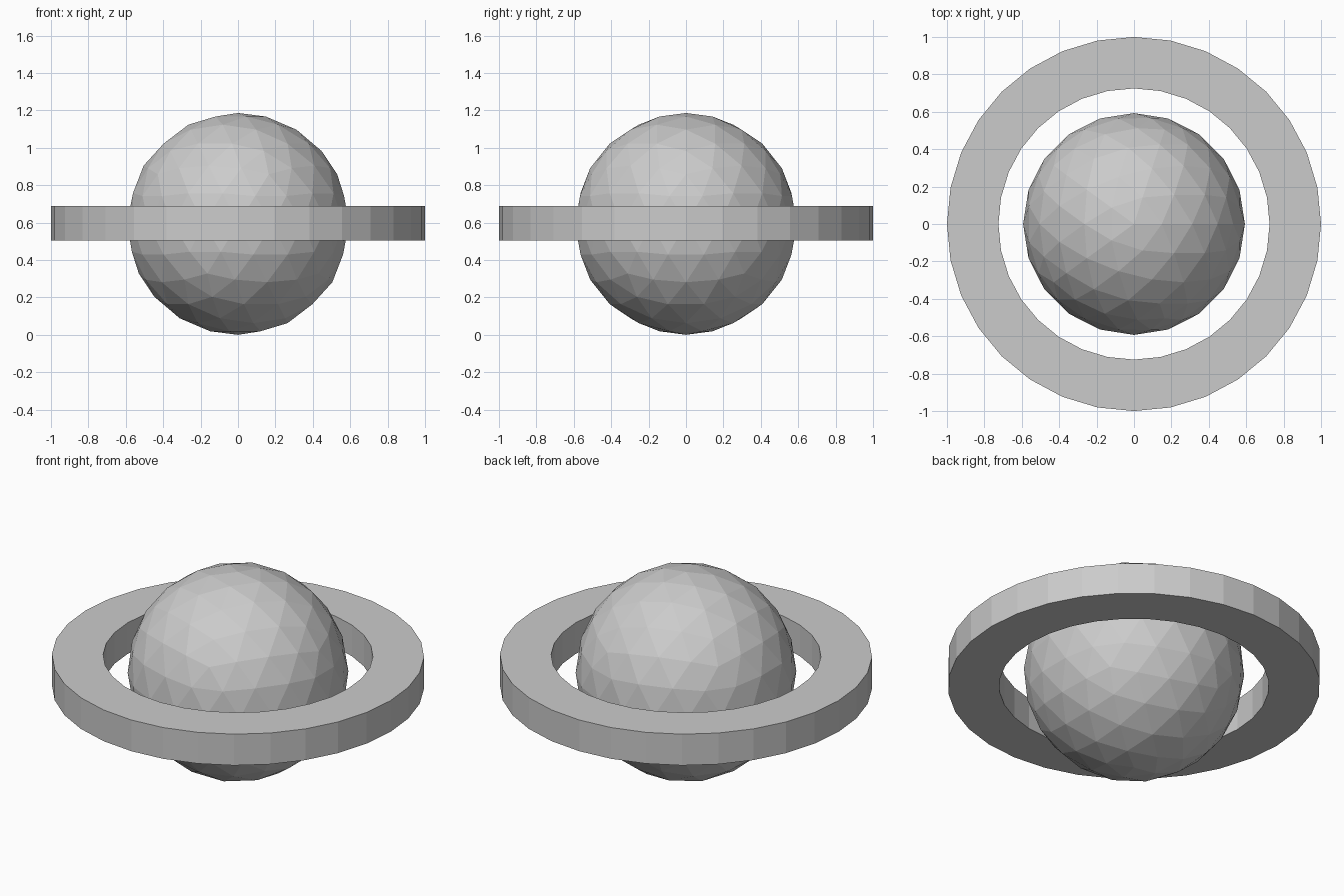
import bpy
import bmesh
from math import cos, sin, tau

default_cube = bpy.data.objects.get("Cube")
if default_cube:
    bpy.data.objects.remove(default_cube, do_unlink=True)

RADIUS = 0.593
RING_INNER, RING_OUTER = 0.725, 1.0
RING_BOTTOM, RING_TOP = 0.505, 0.69
SIDES = 32

# One plain grey for everything
grey = bpy.data.materials.new("light_grey")
grey.use_nodes = True
colour = (0.6, 0.6, 0.6, 1)
grey.diffuse_color = colour
grey.node_tree.nodes["Principled BSDF"].inputs["Base Color"].default_value = colour


def add_part(name, bm):
    mesh = bpy.data.meshes.new(name)
    bm.to_mesh(mesh)
    bm.free()
    mesh.materials.append(grey)
    part = bpy.data.objects.new(name, mesh)
    bpy.context.collection.objects.link(part)
    return part


# Faceted planet globe resting on the ground
bm = bmesh.new()
bmesh.ops.create_icosphere(bm, subdivisions=3, radius=RADIUS)
globe = add_part("planet_globe", bm)
globe.location.z = RADIUS

# Flat ring: a rectangular section carried round the globe
bm = bmesh.new()
section = [(RING_INNER, RING_BOTTOM), (RING_OUTER, RING_BOTTOM),
           (RING_OUTER, RING_TOP), (RING_INNER, RING_TOP)]
loops = []
for i in range(SIDES):
    a = tau * i / SIDES
    loops.append([bm.verts.new((r * cos(a), r * sin(a), z)) for r, z in section])
for i, here in enumerate(loops):
    there = loops[(i + 1) % SIDES]
    for j in range(4):
        k = (j + 1) % 4
        bm.faces.new((here[j], there[j], there[k], here[k]))
bmesh.ops.recalc_face_normals(bm, faces=bm.faces)
add_part("planet_ring", bm)
